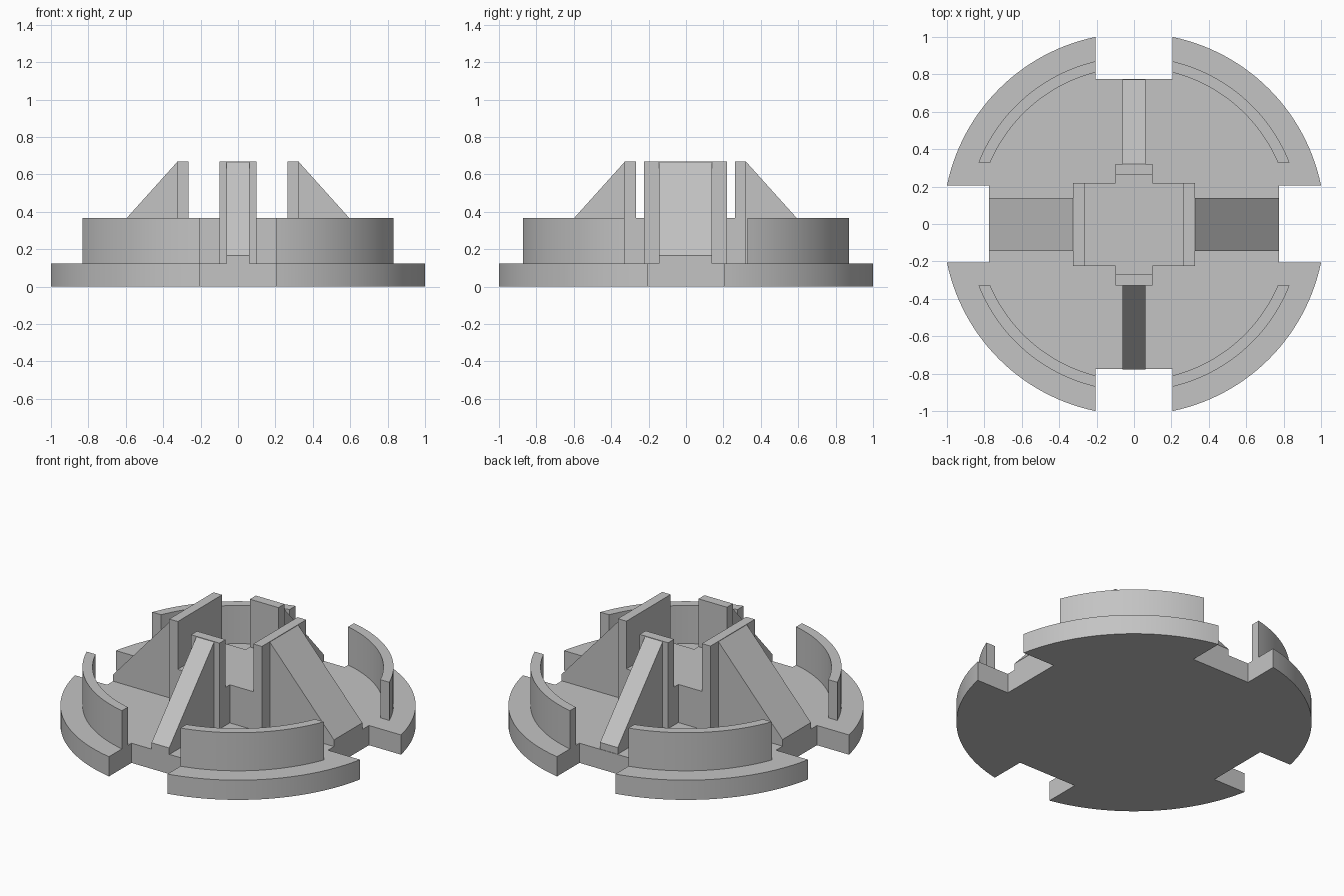
import bpy
import bmesh
from math import sin, cos, asin, acos, pi, radians
from mathutils import Matrix

if "Cube" in bpy.data.objects:
    bpy.data.objects.remove(bpy.data.objects["Cube"])

GREY = bpy.data.materials.new("light grey")
GREY.use_nodes = True
GREY.diffuse_color = (0.55, 0.55, 0.55, 1)
GREY.node_tree.nodes["Principled BSDF"].inputs["Base Color"].default_value = (0.55, 0.55, 0.55, 1)

BASE_TOP, RIM_TOP, PLATE_TOP = 0.125, 0.367, 0.67
SLOT, SLOT_DEPTH, RADIUS = 0.205, 0.775, 1.021
HUB_SHIFT = Matrix.Translation((0, -0.003, 0))


def prism(name, outline, low, high, matrix=Matrix()):
    """Extrude a flat outline from low to high, then place it."""
    bm = bmesh.new()
    face = bm.faces.new([bm.verts.new((x, y, low)) for x, y in outline])
    side = bmesh.ops.extrude_face_region(bm, geom=[face])["geom"]
    top = [v for v in side if isinstance(v, bmesh.types.BMVert)]
    bmesh.ops.translate(bm, verts=top, vec=(0, 0, high - low))
    bm.transform(matrix)
    bmesh.ops.recalc_face_normals(bm, faces=bm.faces)
    mesh = bpy.data.meshes.new(name)
    bm.to_mesh(mesh)
    bm.free()
    mesh.materials.append(GREY)
    obj = bpy.data.objects.new(name, mesh)
    bpy.context.collection.objects.link(obj)
    bpy.context.view_layer.objects.active = obj
    bpy.ops.object.select_all(action="DESELECT")
    obj.select_set(True)
    bpy.ops.object.shade_smooth_by_angle(angle=radians(25))
    return obj


def arc(radius, start, end, steps=28):
    angles = [start + (end - start) * i / steps for i in range(steps + 1)]
    return [(radius * cos(a), radius * sin(a)) for a in angles]


def rectangle(x0, x1, half):
    return [(x0, -half), (x1, -half), (x1, half), (x0, half)]


# Round base with four square slots
edge = asin(SLOT / RADIUS)
outline = []
for k in range(4):
    turn = k * pi / 2
    outline += arc(RADIUS, turn + edge, turn + pi / 2 - edge)
    for u, v in ((SLOT, SLOT_DEPTH), (-SLOT, SLOT_DEPTH)):
        outline.append((u * cos(turn) - v * sin(turn), u * sin(turn) + v * cos(turn)))
prism("slotted_base", outline, 0, BASE_TOP)

# Curved rim walls, trimmed straight at both ends
OUTER, INNER, TRIM = 0.894, 0.836, 0.328
wall = arc(OUTER, asin(TRIM / OUTER), acos(SLOT / OUTER))
wall += arc(INNER, acos(SLOT / INNER), asin(TRIM / INNER))
for sx, x_name in ((1, "left"), (-1, "right")):
    for sy, y_name in ((1, "back"), (-1, "front")):
        prism(f"rim_wall_{y_name}_{x_name}", [(sx * x, sy * y) for x, y in wall], BASE_TOP, RIM_TOP)

# Cross-shaped centre block
HX, HY, ARM, IN, OUT = 0.265, 0.222, 0.1, 0.265, 0.325
corner = [(HX, HY), (ARM, HY), (ARM, IN)]
cross = []
for sx, sy in ((1, 1), (-1, 1), (-1, -1), (1, -1)):
    part = [(sx * x, sy * y) for x, y in corner]
    cross += part if sx * sy > 0 else part[::-1]
prism("centre_block", cross, BASE_TOP, RIM_TOP, HUB_SHIFT)

# Upright plates with sloping ribs on the four sides
rib = [(OUT, BASE_TOP), (SLOT_DEPTH, BASE_TOP), (SLOT_DEPTH, 0.167), (OUT, PLATE_TOP - 0.003)]
sides = (("left", HY, 0.142), ("back", ARM, 0.062), ("right", HY, 0.142), ("front", ARM, 0.062))
stand_up = Matrix.Rotation(pi / 2, 4, "X")
for k, (side, plate_half, rib_half) in enumerate(sides):
    place = HUB_SHIFT @ Matrix.Rotation(k * pi / 2, 4, "Z")
    prism(f"{side}_plate", rectangle(IN, OUT, plate_half), BASE_TOP, PLATE_TOP, place)
    prism(f"{side}_rib", rib, -rib_half, rib_half, place @ stand_up)
